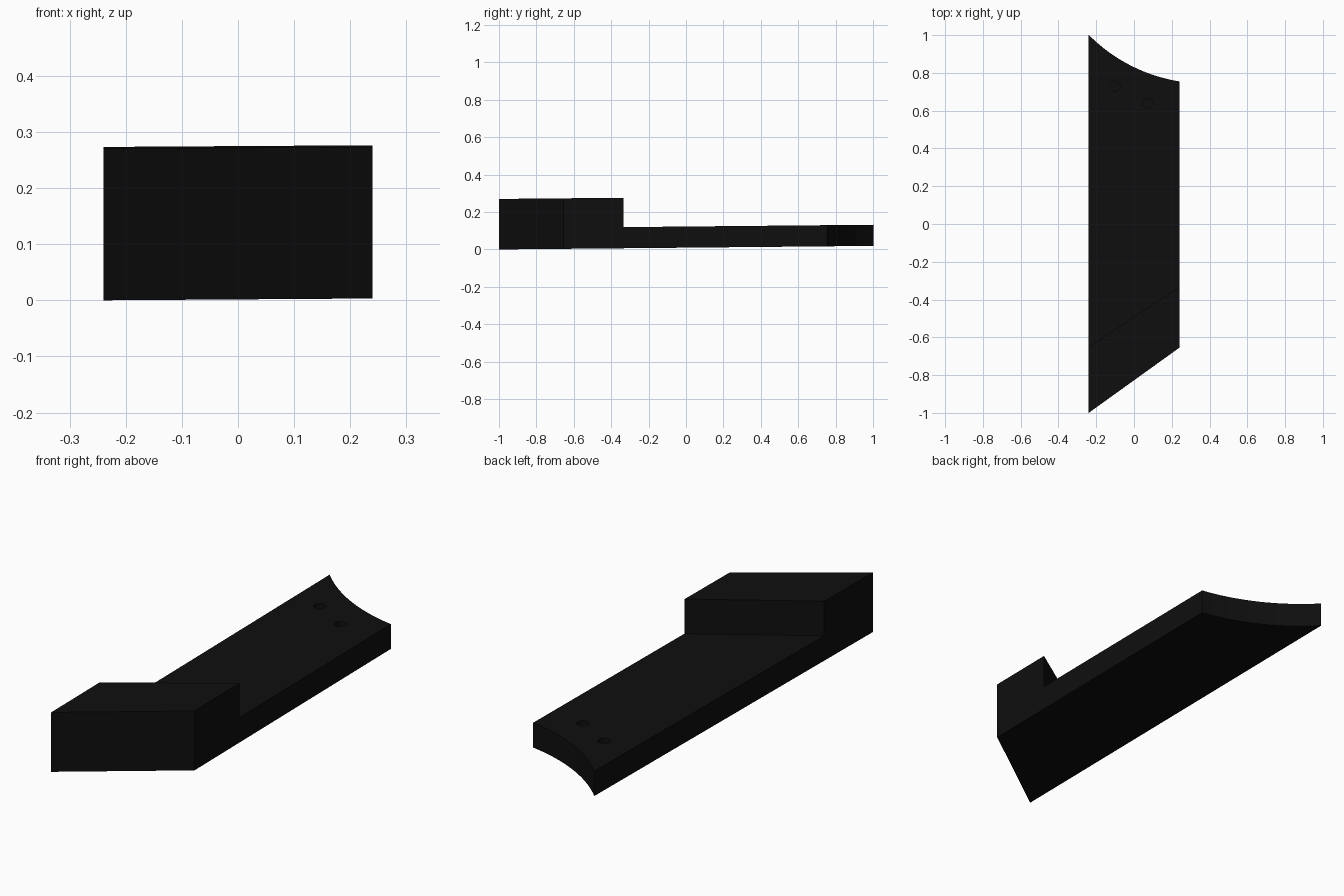
import bpy, bmesh, math

if "Cube" in bpy.data.objects:
    bpy.data.objects.remove(bpy.data.objects["Cube"])

SLOPE = 0.0095          # the whole piece rises slightly toward the back
THICK = 0.113           # plank thickness
HEIGHT = 0.27           # total height at the block
HALF = 0.24             # half width

black = bpy.data.materials.new("matte black")
black.diffuse_color = (0.0045, 0.0045, 0.0045, 1)
black.use_nodes = True
black.node_tree.nodes["Principled BSDF"].inputs["Base Color"].default_value = black.diffuse_color


def prism(name, outline, z0, z1):
    """Extrude a counter-clockwise outline from z0 to z1, following the slope."""
    bm = bmesh.new()
    low, high = [[bm.verts.new((x, y, z + SLOPE * (y + 1))) for x, y in outline]
                 for z in (z0, z1)]
    bm.faces.new(low[::-1])
    bm.faces.new(high)
    n = len(outline)
    for i in range(n):
        j = (i + 1) % n
        bm.faces.new((low[i], low[j], high[j], high[i]))
    mesh = bpy.data.meshes.new(name)
    bm.to_mesh(mesh)
    bm.free()
    mesh.materials.append(black)
    obj = bpy.data.objects.new(name, mesh)
    bpy.context.collection.objects.link(obj)
    return obj


def circle(cx, cy, r, n=24):
    return [(cx + r * math.cos(2 * math.pi * i / n),
             cy + r * math.sin(2 * math.pi * i / n)) for i in range(n)]


# Plank: slanted front end, concave arc at the back end
arc = []
for i in range(25):
    x = HALF - 2 * HALF * i / 24
    arc.append((x, 1.614 - math.sqrt(0.757 - (x - 0.378) ** 2)))
plank = prism("plank", [(-HALF, -1), (HALF, -0.655)] + arc, 0, THICK)

# Raised block on the slanted front end
prism("raised_block", [(-HALF, -1), (HALF, -0.655), (HALF, -0.333), (-HALF, -0.65)],
      THICK, HEIGHT)

# Two blind screw holes near the arc
for i, (cx, cy) in enumerate([(-0.10, 0.73), (0.07, 0.64)]):
    cutter = prism(f"screw_hole_cutter_{i + 1}", circle(cx, cy, 0.026), THICK - 0.06, THICK + 0.05)
    cutter.hide_render = True
    cutter.hide_viewport = True
    cut = plank.modifiers.new(f"screw_hole_{i + 1}", 'BOOLEAN')
    cut.operation = 'DIFFERENCE'
    cut.solver = 'EXACT'
    cut.object = cutter

# Smooth the arc and hole walls, keep the corners sharp
bpy.context.view_layer.objects.active = plank
plank.select_set(True)
bpy.ops.object.shade_smooth_by_angle(angle=math.radians(30))
